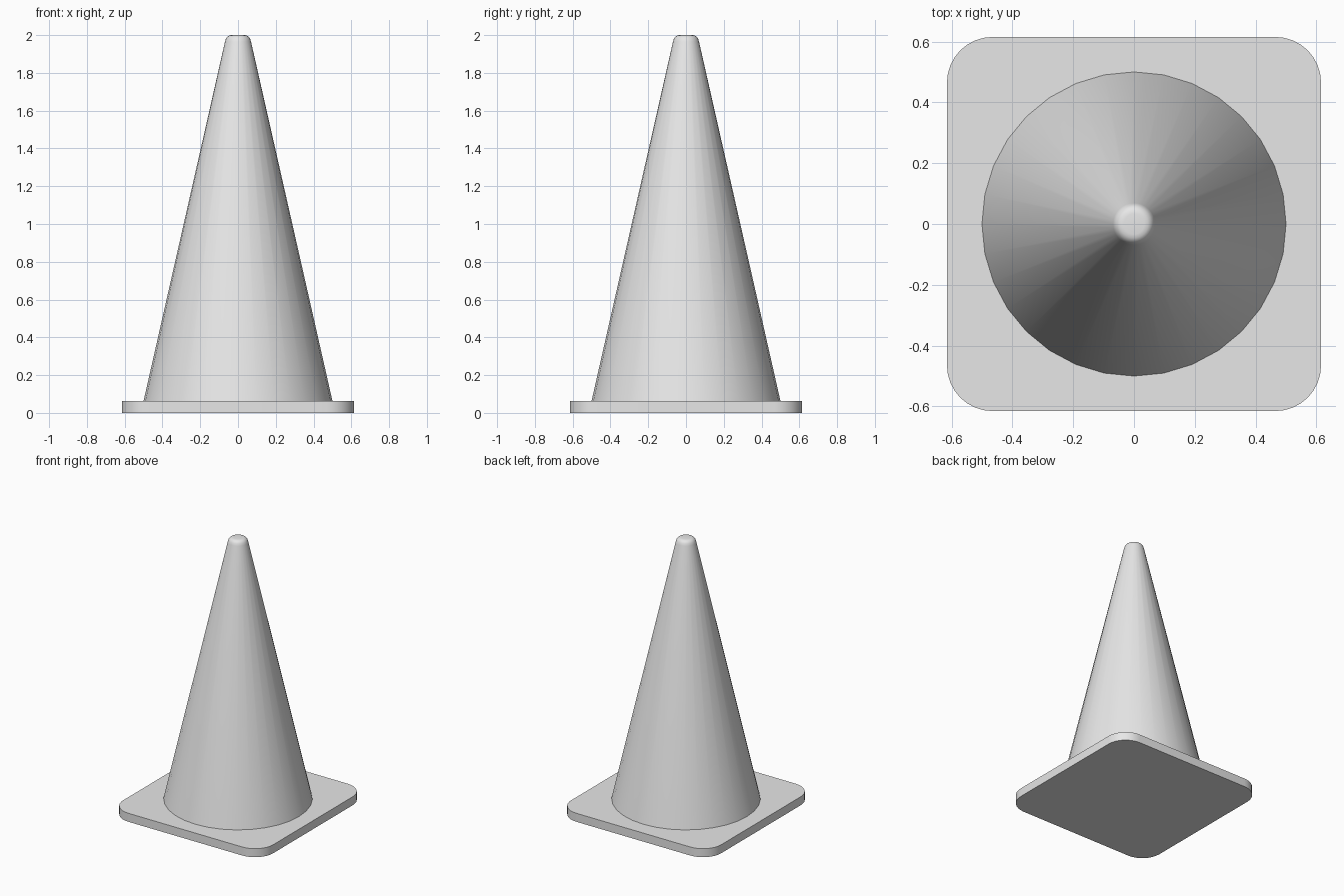
import bpy
import bmesh
from math import cos, sin, pi, radians

if "Cube" in bpy.data.objects:
    bpy.data.objects.remove(bpy.data.objects["Cube"])

grey = bpy.data.materials.new("plain_grey")
grey.use_nodes = True
grey.diffuse_color = (0.8, 0.8, 0.8, 1)
grey.node_tree.nodes["Principled BSDF"].inputs["Base Color"].default_value = (0.8, 0.8, 0.8, 1)

BASE_TOP = 0.063


def stacked_rings(name, rings):
    """Skin a list of rings, each a list of points, and cap both ends."""
    bm = bmesh.new()
    loops = [[bm.verts.new(p) for p in ring] for ring in rings]
    count = len(loops[0])
    for low, high in zip(loops, loops[1:]):
        for i in range(count):
            j = (i + 1) % count
            bm.faces.new((low[i], low[j], high[j], high[i]))
    bm.faces.new(loops[0][::-1])
    bm.faces.new(loops[-1])
    mesh = bpy.data.meshes.new(name)
    bm.to_mesh(mesh)
    bm.free()
    mesh.materials.append(grey)
    obj = bpy.data.objects.new(name, mesh)
    bpy.context.collection.objects.link(obj)
    bpy.ops.object.select_all(action='DESELECT')
    obj.select_set(True)
    bpy.context.view_layer.objects.active = obj
    bpy.ops.object.shade_smooth_by_angle(angle=radians(40))
    return obj


def circle(radius, z, sides=32):
    return [(radius * cos(2 * pi * i / sides), radius * sin(2 * pi * i / sides), z)
            for i in range(sides)]


def rounded_square(half, corner, z, steps=8):
    points = []
    for quarter in range(4):
        mid = pi / 4 + quarter * pi / 2
        cx = (half - corner) * (1 if cos(mid) > 0 else -1)
        cy = (half - corner) * (1 if sin(mid) > 0 else -1)
        for s in range(steps + 1):
            a = quarter * pi / 2 + s * pi / 2 / steps
            points.append((cx + corner * cos(a), cy + corner * sin(a), z))
    return points


# Square foot with rounded corners
stacked_rings("base_plate", [rounded_square(0.615, 0.15, z) for z in (0, BASE_TOP)])

# Tapered body with a softly rounded tip
profile = [(0.5, BASE_TOP), (0.069, 1.965), (0.064, 1.981), (0.056, 1.992),
           (0.046, 1.998), (0.034, 2.0)]
stacked_rings("cone_body", [circle(r, z) for r, z in profile])
